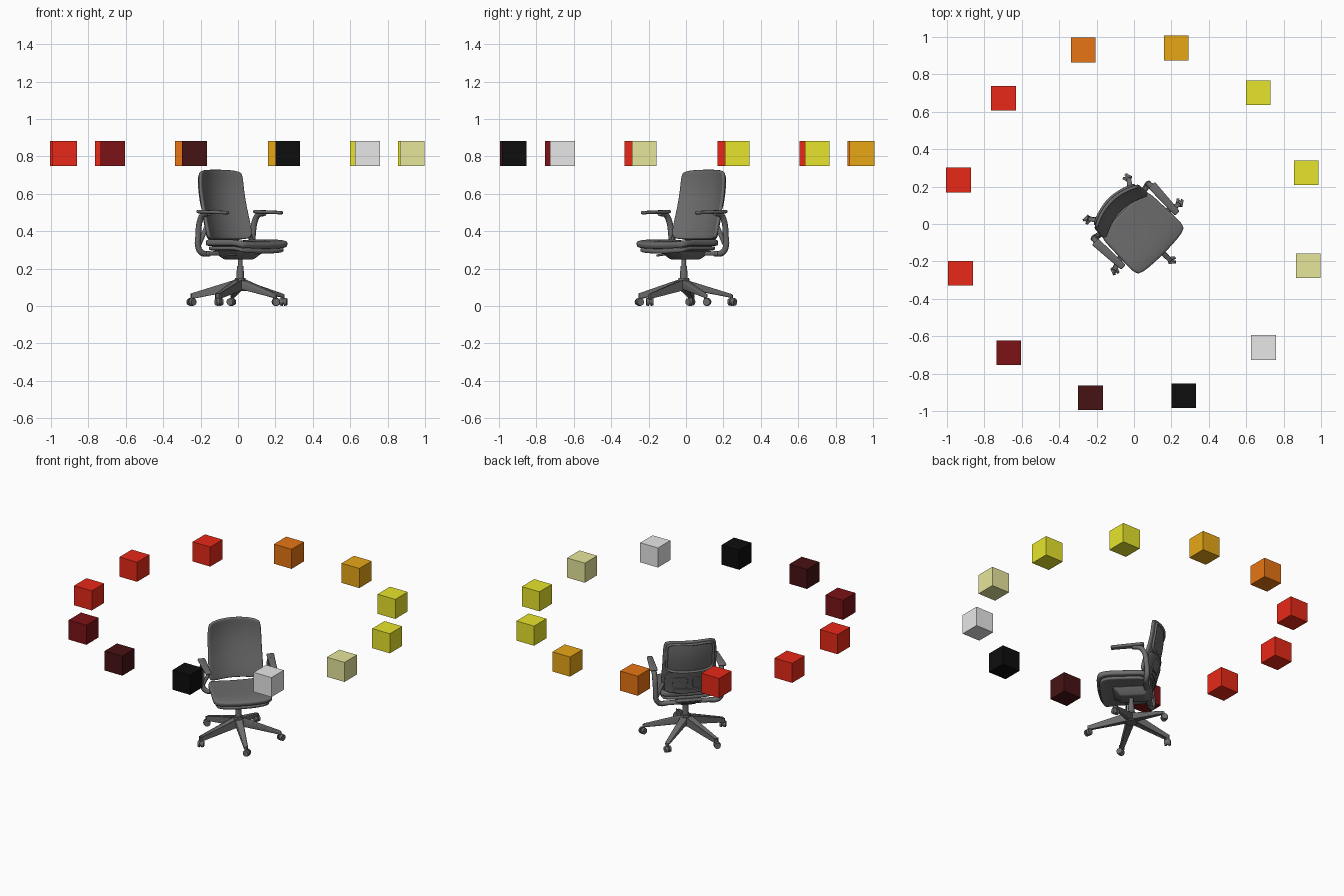
import bpy, bmesh, math
from mathutils import Matrix, Vector

old = bpy.data.objects.get("Cube")
if old:
    bpy.data.objects.remove(old, do_unlink=True)


def material(name, *rgb):
    m = bpy.data.materials.new(name)
    m.use_nodes = True
    m.diffuse_color = (*rgb, 1)
    m.node_tree.nodes["Principled BSDF"].inputs["Base Color"].default_value = (*rgb, 1)
    return m


charcoal = material("charcoal", .15, .15, .15)
black = material("black", .004, .004, .004)
grey = material("light grey", .8, .8, .8)
pale = material("pale khaki", .8, .79, .33)
yellow = material("yellow", .8, .78, .025)
amber = material("amber", .8, .386, .008)
orange = material("orange", .8, .178, .007)
red = material("red", .8, .022, .009)
maroon = material("maroon", .2, .006, .008)
dark_maroon = material("dark maroon", .064, .006, .007)

# The chair is modelled facing -y, then turned to face the corner
TURN = Matrix.Rotation(math.radians(45), 4, "Z")


def place(name, data, mat, turn=TURN):
    data.materials.append(mat)
    data.transform(turn)
    obj = bpy.data.objects.new(name, data)
    bpy.context.collection.objects.link(obj)
    return obj


def add_mesh(name, bm, mat=charcoal, turn=TURN):
    bmesh.ops.recalc_face_normals(bm, faces=bm.faces)
    mesh = bpy.data.meshes.new(name)
    bm.to_mesh(mesh)
    bm.free()
    obj = place(name, mesh, mat, turn)
    bpy.ops.object.select_all(action="DESELECT")
    obj.select_set(True)
    bpy.context.view_layer.objects.active = obj
    bpy.ops.object.shade_smooth_by_angle(angle=math.radians(40))
    return obj


def shaped_box(name, rule, bevel):
    """Unit cube whose corners are moved by a rule, with rounded edges."""
    bm = bmesh.new()
    bmesh.ops.create_cube(bm, size=1)
    for v in bm.verts:
        v.co = rule(v.co.copy())
    bmesh.ops.bevel(bm, geom=bm.edges[:], offset=bevel, segments=3, profile=.5, affect="EDGES")
    return add_mesh(name, bm)


def box(name, centre, size, bevel):
    return shaped_box(name, lambda c: Vector(centre) + c * Vector(size), bevel)


def cylinder(name, start, end, r1, r2=None):
    a, b = Vector(start), Vector(end)
    spin = (b - a).to_track_quat("Z", "Y").to_matrix().to_4x4()
    bm = bmesh.new()
    bmesh.ops.create_cone(bm, cap_ends=True, segments=24, radius1=r1, radius2=r2 or r1,
                          depth=(b - a).length, matrix=Matrix.Translation((a + b) / 2) @ spin)
    return add_mesh(name, bm)


def tube(name, points, radius, closed=False):
    curve = bpy.data.curves.new(name, "CURVE")
    curve.dimensions = "3D"
    curve.bevel_depth, curve.bevel_resolution = radius, 3
    curve.use_fill_caps = True
    curve.resolution_u = 6
    spline = curve.splines.new("BEZIER")
    spline.bezier_points.add(len(points) - 1)
    for bp, p in zip(spline.bezier_points, points):
        bp.co = p
        bp.handle_left_type = bp.handle_right_type = "AUTO"
    spline.use_cyclic_u = closed
    return place(name, curve, charcoal)


def rounded(u, v, k):
    """Pull in the corners of the -1..1 square."""
    return u * (1 - k * v ** 8), v * (1 - k * u ** 8)


def patch(name, surface, thickness, n=20):
    """Curved sheet given by a surface rule over -1..1, thickened."""
    bm = bmesh.new()
    bmesh.ops.create_grid(bm, x_segments=n, y_segments=n, size=1)
    for v in bm.verts:
        v.co = surface(v.co.x, v.co.y)
    obj = add_mesh(name, bm)
    solid = obj.modifiers.new("thickness", "SOLIDIFY")
    solid.thickness, solid.offset = thickness, 0
    bevel = obj.modifiers.new("soft edge", "BEVEL")
    bevel.width, bevel.segments = thickness * .35, 3
    bevel.limit_method, bevel.angle_limit = "ANGLE", math.radians(50)
    return obj


# Seat cushion and pan
def seat_surface(width, rear, front, height):
    def rule(u, v):
        u, v = rounded(u, v, .07)
        y = (rear + front) / 2 + v * (rear - front) / 2 - .012 * (1 - u * u) * (v < -.5)
        drop = .014 * max(0, -v) ** 4
        return Vector((u * width * (1 - .03 * v), y, height + .008 * u * u - drop))
    return rule


patch("seat_cushion", seat_surface(.18, .09, -.21, .332), .032)
patch("seat_pan", seat_surface(.165, .08, -.195, .302), .02)


# Backrest, curved around the sitter and leaning back
def back_point(x, z, shift=0):
    t = (z - .35) / .38
    y = .105 + .068 * math.sin(min(1, t * 1.1) * math.pi / 2) ** 1.3 if t > 0 else .105
    return Vector((x, y - 1.8 * x * x + shift, z))


def back_patch(name, x, z, half_w, half_h, shift, thickness, taper=0, k=.06, n=20):
    def rule(u, v):
        u, v = rounded(u, v, k)
        rise = .008 * (1 - u * u) * (v > 0) * v * (taper > 0)
        return back_point(x + u * half_w * (1 - taper * v), z + v * half_h + rise, shift)
    return patch(name, rule, thickness, n)


back_patch("backrest", 0, .539, .166, .182, 0, .018, taper=.02)
back_patch("lower_back_shell", 0, .428, .15, .075, .014, .014, k=.1)
for side in (1, -1):
    back_patch("back_pad", side * .06, .435, .045, .038, .024, .008, k=.12, n=10)
back_patch("lower_back_pad", 0, .375, .1, .012, .024, .008, k=.1, n=10)

# Raised frame round the rear panel
rim = []
for i in range(32):
    a = 2 * math.pi * i / 32
    c, s = math.cos(a), math.sin(a)
    u = math.copysign(abs(c) ** .3, c)
    v = math.copysign(abs(s) ** .3, s)
    rim.append(back_point(u * .145, .61 + v * .098, .013))
tube("rear_frame", rim, .008, closed=True)

# Mechanism under the seat
shaped_box("tilt_mechanism", lambda c: Vector((c.x * (.13 + .08 * c.z),
           c.y * (.2 + .1 * c.z) - .005, .272 + c.z * .046)), .01)
box("rear_crossbar", (0, .085, .28), (.33, .035, .022), .008)
tube("height_lever", [(-.05, -.05, .275), (-.11, -.055, .275), (-.16, -.06, .27)], .006)

# Arms, with posts that sweep out from beneath the seat
for side in (1, -1):
    path = [(.13, .085, .28), (.18, .092, .284), (.203, .098, .315), (.206, .094, .38),
            (.208, .082, .45), (.209, .055, .488), (.209, .01, .497)]
    tube("arm_post", [(side * x, y, z) for x, y, z in path], .016)
    shaped_box("arm_pad", lambda c: Vector((side * .209 + c.x * (.042 + .012 * c.y) + side * c.y * .01,
               c.y * .205 - .022, .502 + c.z * .018 + c.y * .006)), .008)
    tube("back_bracket", [(side * .203, .098, .32), (side * .185, .09, .36),
                          (side * .155, .085, .42)], .012)

# Gas column and hub
CENTRE = Vector((0, -.017, 0))
for name, z0, z1, r1, r2 in (("hub", .08, .15, .034, .028), ("column_sleeve", .14, .215, .02, .018),
                             ("column_rod", .21, .262, .013, .013)):
    cylinder(name, CENTRE + Vector((0, 0, z0)), CENTRE + Vector((0, 0, z1)), r1, r2)

# Five legs with twin-wheel casters
for i in range(5):
    a = math.radians(-90 + 72 * i)
    turn = Matrix.Translation(CENTRE) @ Matrix.Rotation(a, 4, "Z")

    def leg(c):
        t = c.x + .5
        return turn @ Vector((.012 + t * .25, c.y * (.046 - .022 * t),
                              .115 - .062 * t + c.z * (.048 - .028 * t)))
    shaped_box("base_leg", leg, .005)
    tip = turn @ Vector((.258, 0, 0))
    cylinder("caster_stem", tip + Vector((0, 0, .025)), tip + Vector((0, 0, .06)), .008)
    heading = a + .9
    axle = Vector((-math.sin(heading), math.cos(heading), 0))
    hub = tip + Vector((math.cos(heading), math.sin(heading), 0)) * .008 + Vector((0, 0, .022))
    for s in (1, -1):
        cylinder("caster_wheel", hub + axle * s * .005, hub + axle * s * .019, .022, .019)
    cylinder("caster_axle", hub - axle * .008, hub + axle * .008, .014)

# Ring of colour cubes, counterclockwise from the model's left
ring = [yellow, yellow, amber, orange, red, red, red, maroon, dark_maroon, black, grey, pale]
for i, colour in enumerate(ring):
    a = math.radians(16.2 + 30 * i)
    bm = bmesh.new()
    bmesh.ops.create_cube(bm, size=.132, matrix=Matrix.Translation(
        (.963 * math.cos(a) - .003, .963 * math.sin(a) + .006, .815)))
    add_mesh("colour_cube", bm, colour, Matrix.Identity(4))
